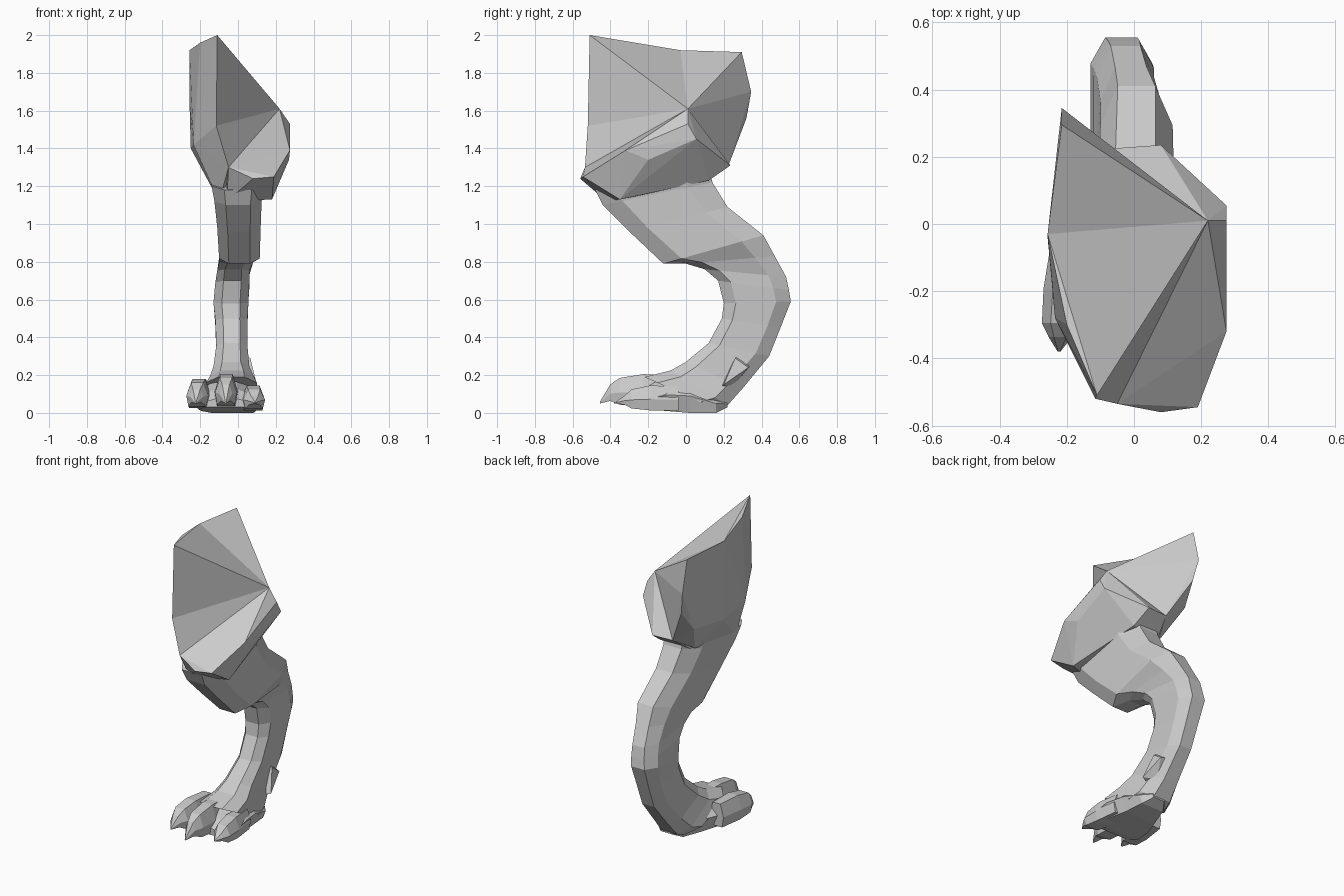
import bpy
import bmesh

# Remove the default cube
cube = bpy.data.objects.get("Cube")
if cube:
    bpy.data.objects.remove(cube, do_unlink=True)

# Single plain grey material
grey = bpy.data.materials.new("plain_grey")
grey.use_nodes = True
colour = (0.6, 0.6, 0.6, 1.0)
grey.diffuse_color = colour
for node in grey.node_tree.nodes:
    if node.type == 'BSDF_PRINCIPLED':
        node.inputs["Base Color"].default_value = colour


def finish(bm, name):
    """Turn a bmesh into a flat shaded, coloured object."""
    bmesh.ops.recalc_face_normals(bm, faces=bm.faces[:])
    mesh = bpy.data.meshes.new(name)
    bm.to_mesh(mesh)
    bm.free()
    mesh.materials.append(grey)
    obj = bpy.data.objects.new(name, mesh)
    bpy.context.scene.collection.objects.link(obj)
    return obj


def hull(name, points):
    """Faceted solid wrapped around a few corner points."""
    bm = bmesh.new()
    for point in points:
        bm.verts.new(point)
    bmesh.ops.convex_hull(bm, input=bm.verts[:])
    loose = [v for v in bm.verts if not v.link_faces]
    bmesh.ops.delete(bm, geom=loose, context='VERTS')
    return finish(bm, name)


def loft(name, rings):
    """Skin a list of equally sized rings and cap both ends."""
    bm = bmesh.new()
    loops = [[bm.verts.new(p) for p in ring] for ring in rings]
    for low, high in zip(loops, loops[1:]):
        count = len(low)
        for i in range(count):
            j = (i + 1) % count
            bm.faces.new((low[i], low[j], high[j], high[i]))
    bm.faces.new(loops[0])
    bm.faces.new(loops[-1])
    return finish(bm, name)


def leg_ring(front_y, front_z, back_y, back_z, left, right):
    """Eight sided section: narrow front and back strips, wide flanks."""
    middle = (left + right) / 2
    strip = (right - left) * 0.26

    def at(x, t):
        return (x,
                front_y + (back_y - front_y) * t,
                front_z + (back_z - front_z) * t)

    return [at(middle - strip, 0), at(middle + strip, 0),
            at(right, 0.18), at(right, 0.78),
            at(middle + strip, 1), at(middle - strip, 1),
            at(left, 0.78), at(left, 0.18)]


def foot_ring(y, left, right, bottom, top, ridge=0.25):
    """Six sided section: broad sole, side corners and a narrow top."""
    middle = (left + right) / 2
    half = (right - left) / 2
    side = bottom + (top - bottom) * 0.45
    return [(middle - half * 0.8, y, bottom), (middle + half * 0.8, y, bottom),
            (right, y, side), (middle + half * ridge, y, top),
            (middle - half * ridge, y, top), (left, y, side)]


# Hip: corner where all the upper facets meet
hip_peak = (0.22, 0.01, 1.61)

# Inner half of the thigh: wedges fanning round the hip, with shallow
# valleys where they meet
rim_front = (-0.11, -0.51, 2.0)
rim_middle = (-0.257, -0.03, 1.92)
front_edge = (-0.115, -0.52, 1.52)
front_low = (-0.05, -0.535, 1.3)
inner_core = [hip_peak, (-0.25, -0.03, 1.4), (-0.257, -0.04, 1.65),
              (-0.1, -0.37, 1.12), (-0.12, 0.08, 1.22)]
inner_front = (-0.235, -0.28, 1.42)

hull("thigh_upper_front",
     inner_core + [rim_front, (-0.2, -0.3, 1.96), rim_middle,
                   front_edge, inner_front])
hull("thigh_lower_front",
     inner_core + [front_edge, front_low, inner_front])
hull("thigh_back",
     inner_core + [rim_middle, (-0.215, 0.295, 1.91), (-0.215, 0.345, 1.7),
                   (-0.19, 0.32, 1.56), (-0.06, 0.225, 1.31),
                   (-0.21, 0.22, 1.42)])

# Outer half of the thigh: muscle bulge below the hip
hull("thigh_outer", [
    hip_peak,
    (0.08, 0.235, 1.31), (-0.06, 0.225, 1.31),
    (0.275, 0.055, 1.45), (0.275, 0.01, 1.53), (0.275, -0.32, 1.39),
    (0.27, -0.2, 1.34), (0.19, -0.545, 1.25), (0.08, -0.56, 1.24),
    front_low, (0.18, -0.35, 1.13), (0.1, 0.12, 1.23),
    (-0.1, 0.1, 1.22), (-0.06, -0.42, 1.12),
])

# Lower leg: knee, curved shank, ankle and instep
loft("lower_leg", [leg_ring(*section) for section in (
    (-0.48, 1.18, 0.12, 1.3, -0.14, 0.14),
    (-0.44, 1.1, 0.14, 1.22, -0.125, 0.125),
    (-0.3, 0.96, 0.22, 1.09, -0.11, 0.12),
    (-0.12, 0.79, 0.41, 0.94, -0.1, 0.115),
    (0, 0.79, 0.47, 0.83, -0.1, 0.08),
    (0.1, 0.76, 0.53, 0.72, -0.11, 0.06),
    (0.17, 0.7, 0.545, 0.65, -0.12, 0.06),
    (0.2, 0.58, 0.555, 0.59, -0.13, 0.055),
    (0.19, 0.5, 0.5, 0.45, -0.12, 0.05),
    (0.12, 0.37, 0.44, 0.3, -0.115, 0.05),
    (0, 0.27, 0.3, 0.13, -0.13, 0.06),
    (-0.08, 0.225, 0.22, 0.04, -0.15, 0.085),
    (-0.22, 0.19, 0.16, 0.02, -0.17, 0.1),
)])

# Foot: heel to ball
loft("foot", [foot_ring(*section) for section in (
    (0.22, -0.06, 0.04, 0.03, 0.07),
    (0.16, -0.11, 0.09, 0, 0.11),
    (0.02, -0.17, 0.11, 0, 0.2),
    (-0.1, -0.23, 0.13, 0.01, 0.2),
    (-0.22, -0.25, 0.135, 0.02, 0.13),
    (-0.27, -0.2, 0.08, 0.03, 0.08),
)])


def toe(name, tip_x, tip_y, lift):
    """Arched toe narrowing into a pointed claw."""
    start_x, start_y = tip_x * 0.85 - 0.005, -0.04
    rings = []
    for t, half, bottom, top in (
            (0, 0.05, 0.02, 0.16), (0.45, 0.062, 0.02, 0.165),
            (0.75, 0.058, 0.03, 0.145), (0.87, 0.035, 0.05, 0.11),
            (1, 0.004, 0.05, 0.06)):
        x = start_x + (tip_x - start_x) * t
        y = start_y + (tip_y - start_y) * t
        if t < 1:
            bottom += lift / 3
            top += lift
        rings.append(foot_ring(y, x - half, x + half, bottom, top, 0.55))
    return loft(name, rings)


toe("right_toe", -0.223, -0.38, 0.015)
toe("middle_toe", -0.065, -0.455, 0.04)
toe("left_toe", 0.09, -0.37, -0.02)

# Small spur on the outer side of the ankle
hull("ankle_spur", [
    (0.03, 0.18, 0.13), (0.04, 0.27, 0.3), (0.03, 0.34, 0.25),
    (0.1, 0.2, 0.15), (0.065, 0.26, 0.29), (0.07, 0.33, 0.24),
    (0.03, 0.25, 0.14),
])
